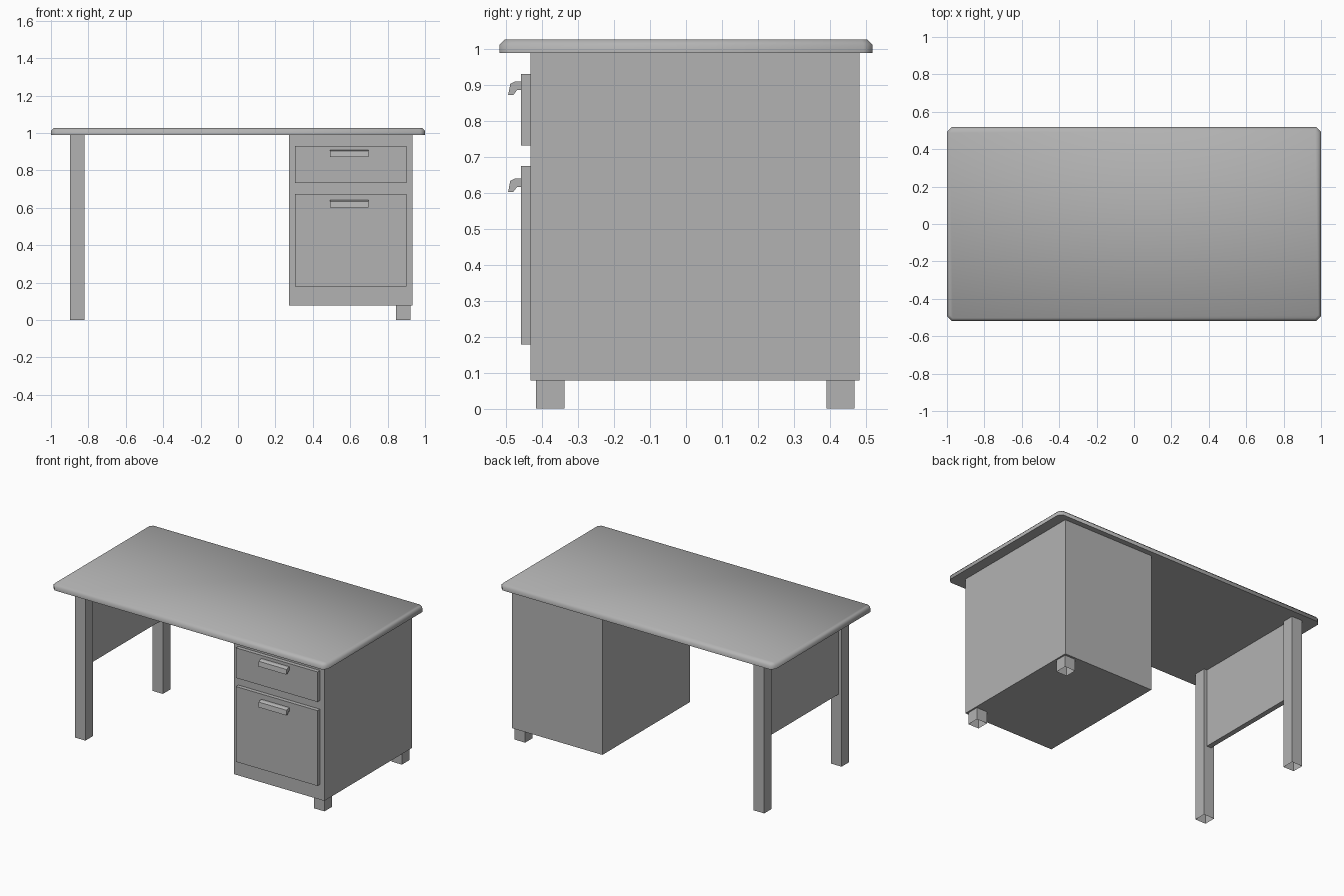
import bpy, bmesh

if "Cube" in bpy.data.objects:
    bpy.data.objects.remove(bpy.data.objects["Cube"])

# Dark grey paint shared by every part
GREY = bpy.data.materials.new("dark_grey")
GREY.diffuse_color = (0.45, 0.45, 0.45, 1)
GREY.use_nodes = True
GREY.node_tree.nodes["Principled BSDF"].inputs["Base Color"].default_value = GREY.diffuse_color

def make_object(name, bm):
    mesh = bpy.data.meshes.new(name)
    bm.to_mesh(mesh)
    bm.free()
    mesh.materials.append(GREY)
    ob = bpy.data.objects.new(name, mesh)
    bpy.context.collection.objects.link(ob)
    return ob

def box_bm(x, y, z):
    bm = bmesh.new()
    bmesh.ops.create_cube(bm, size=1)
    for v in bm.verts:
        v.co = [r[0] if c < 0 else r[1] for c, r in zip(v.co, (x, y, z))]
    bm.normal_update()
    return bm

def box(name, x, y, z, open_ends=False):
    bm = box_bm(x, y, z)
    if open_ends:
        ends = [f for f in bm.faces if abs(f.normal.z) > 0.5]
        bmesh.ops.delete(bm, geom=ends, context='FACES')
    return make_object(name, bm)

def chamfer(bm, test, width):
    edges = [e for e in bm.edges if test(*e.verts)]
    bmesh.ops.bevel(bm, geom=edges, offset=width, segments=1, profile=0.5, affect='EDGES')

TOP_Z, UNDER_Z = 1.026, 0.988

# Desktop: clipped corners, softened upper rim, flat underside
bm = box_bm((-1, 1), (-0.518, 0.518), (UNDER_Z, TOP_Z))
chamfer(bm, lambda a, b: abs(a.co.z - b.co.z) > 0.01, 0.025)
chamfer(bm, lambda a, b: min(a.co.z, b.co.z) > TOP_Z - 0.001, 0.015)
bm.normal_update()
for f in bm.faces:
    f.smooth = f.normal.z > -0.5
make_object("desktop", bm)

# Legs: open tubes; the right pair runs up into the cabinet
for side, x in (("left", (-0.898, -0.821)), ("right", (0.845, 0.922))):
    for end, y in (("front", (-0.416, -0.338)), ("back", (0.39, 0.468))):
        box(f"{side}_{end}_leg", x, y, (0, UNDER_Z), open_ends=True)

# Side panel between the left legs
box("side_panel", (-0.876, -0.843), (-0.338, 0.39), (0.472, UNDER_Z))

# Drawer cabinet
box("cabinet", (0.272, 0.932), (-0.432, 0.482), (0.078, UNDER_Z))

# Drawer fronts with hooked pull handles
PULL = [(-0.458, 0.0), (-0.474, 0.0), (-0.488, -0.007), (-0.494, -0.038),
        (-0.480, -0.038), (-0.469, -0.024), (-0.458, -0.024)]
for label, z0, z1, pull_z in (("upper", 0.731, 0.929, 0.909), ("lower", 0.178, 0.674, 0.64)):
    box(f"{label}_drawer", (0.305, 0.90), (-0.458, -0.432), (z0, z1))
    bm = bmesh.new()
    face = bm.faces.new([bm.verts.new((0.493, y, pull_z + z)) for y, z in PULL])
    ext = bmesh.ops.extrude_face_region(bm, geom=[face], use_keep_orig=True)
    bmesh.ops.translate(bm, vec=(0.204, 0, 0),
                        verts=[g for g in ext["geom"] if isinstance(g, bmesh.types.BMVert)])
    bmesh.ops.recalc_face_normals(bm, faces=bm.faces)
    make_object(f"{label}_drawer_handle", bm)
